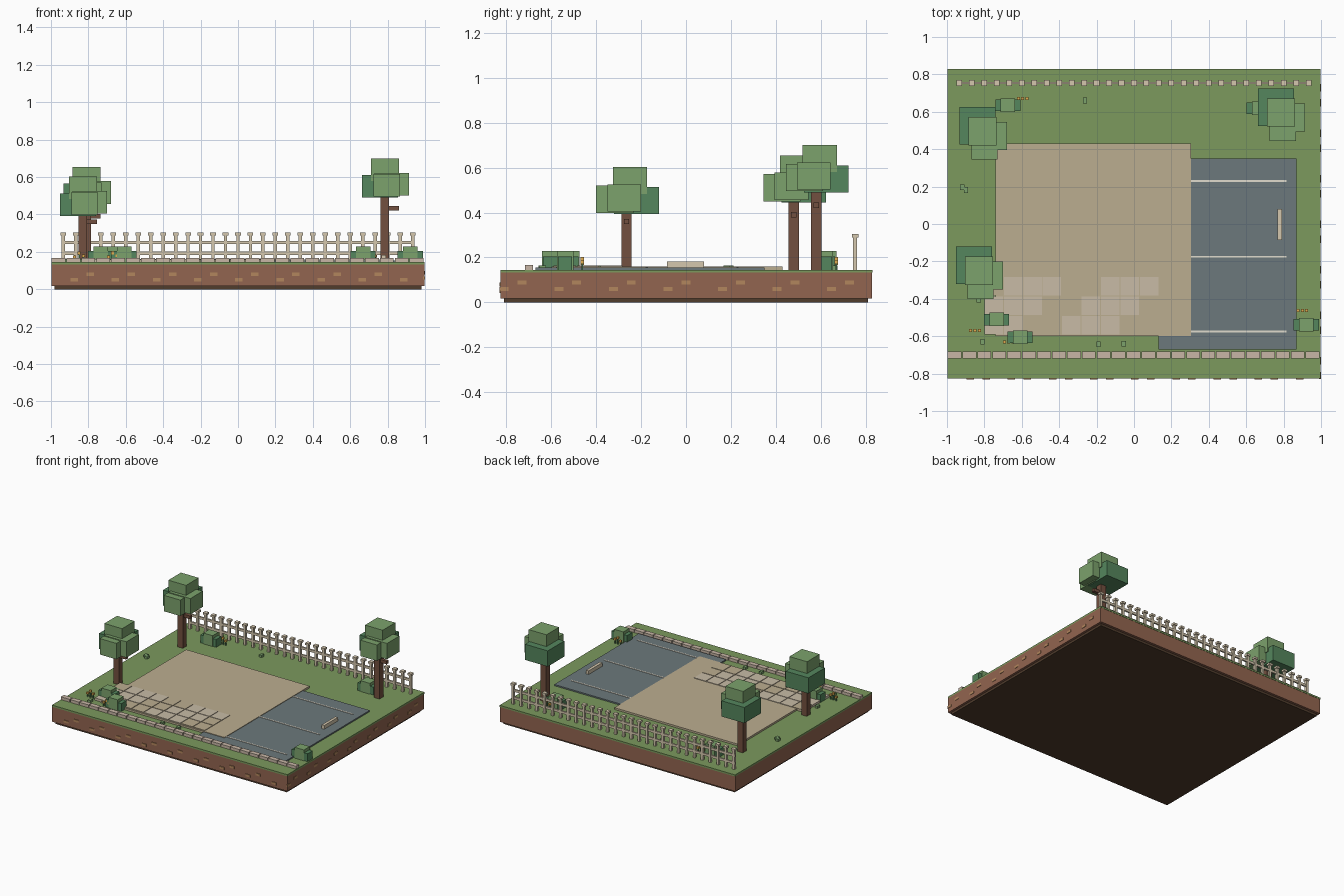
import bpy, bmesh

if "Cube" in bpy.data.objects:
    bpy.data.objects.remove(bpy.data.objects["Cube"])

def mat(name, r, g, b):
    m = bpy.data.materials.new(name)
    m.diffuse_color = (r, g, b, 1)
    m.use_nodes = True
    m.node_tree.nodes["Principled BSDF"].inputs["Base Color"].default_value = m.diffuse_color
    return m

GRASS = mat("grass", .20, .32, .11)
DIRT = mat("dirt", .29, .13, .08)
DARK = mat("dark_earth", .08, .045, .025)
CHIP = mat("chip", .45, .24, .11)
SAND = mat("sand", .50, .42, .28)
TILE = mat("tile", .58, .50, .38)
ASPH = mat("asphalt", .15, .19, .20)
WHITE = mat("paint", .75, .72, .62)
WOOD = mat("fence_wood", .66, .57, .42)
STONE = mat("kerb_stone", .58, .47, .38)
BARK = mat("bark", .17, .08, .05)
LEAF = mat("leaf", .20, .36, .15)
LEAF2 = mat("leaf_dark", .09, .24, .11)
YEL = mat("flower", .75, .42, .08)

def boxes(name, m, spans):
    """One object from (x0, x1, y0, y1, z0, z1) boxes."""
    bm = bmesh.new()
    for x0, x1, y0, y1, z0, z1 in spans:
        r = bmesh.ops.create_cube(bm, size=1)
        for v in r["verts"]:
            v.co = ((x0 + x1) / 2 + v.co.x * (x1 - x0),
                    (y0 + y1) / 2 + v.co.y * (y1 - y0),
                    (z0 + z1) / 2 + v.co.z * (z1 - z0))
    me = bpy.data.meshes.new(name)
    bm.to_mesh(me)
    bm.free()
    me.materials.append(m)
    ob = bpy.data.objects.new(name, me)
    bpy.context.collection.objects.link(ob)
    return ob

G = .145  # grass level

# Layered ground block
boxes("base_plate", DARK, [(-.98, .98, -.81, .81, 0, .02)])
boxes("dirt_block", DIRT, [(-.997, .997, -.826, .828, .018, .132)])
boxes("grass_slab", GRASS, [(-.997, .997, -.826, .83, .132, G)])

# Chips set into the front and right faces
chips = []
for i in range(9):
    for dx, z in ((0, .05), (.085, .08)):
        x = -.875 + .22 * i + dx
        if x < .97:
            chips.append((x - .02, x + .02, -.831, -.82, z - .009, z + .009))
for i in range(7):
    for dy, z in ((0, .06), (.08, .088)):
        y = -.81 + .243 * i + dy
        chips.append((.99, 1.0, y - .02, y + .02, z - .009, z + .009))
boxes("dirt_chips", CHIP, chips)

# Paved yard and parking area
boxes("parking_pad", ASPH, [(.13, .87, -.67, .35, .14, .155)])
boxes("sand_pad", SAND, [(-.74, .305, -.60, .43, .14, .159)])
boxes("parking_lines", WHITE,
      [(.305, .815, y - .005, y + .005, .15, .158) for y in (.23, -.175, -.575)])
boxes("wheel_stop", WOOD, [(.768, .79, -.085, .08, .15, .183)])

# Paving tiles in two tones
light, tan = [], []
for r in range(3):
    for c in range(9):
        x, y = -.80 + c * .104, -.59 + r * .104
        s = (x, x + .099, y, y + .099, .14, .163)
        (tan if (c * 2 + r * 3) % 5 in (1, 4) else light).append(s)
boxes("light_tiles", TILE, light)
boxes("tan_tiles", SAND, tan)

# Front kerb
boxes("kerb", STONE, [(-.997 + .0798 * i, -.997 + .0798 * i + .074, -.718, -.682, .14, .167)
                      for i in range(25)])

# Back fence
posts, caps = [], []
for i in range(29):
    x = -.934 + .0667 * i
    posts.append((x - .009, x + .009, .745, .763, .14, .29))
    caps.append((x - .015, x + .015, .739, .769, .288, .304))
boxes("fence_posts", WOOD, posts)
boxes("fence_caps", WOOD, caps)
boxes("fence_rails", WOOD, [(-.945, .94, .748, .760, z - .009, z + .009) for z in (.192, .25)])

def tree(n, x, y, zt, branch_z):
    boxes(f"trunk_{n}", BARK, [(x - .023, x + .023, y - .023, y + .023, .14, zt + .03),
                               (x, x + .075, y - .012, y + .012, branch_z - .012, branch_z + .012)])
    def at(s):
        return (x + s[0], x + s[1], y + s[2], y + s[3], zt + s[4], zt + s[5])
    boxes(f"crown_dark_{n}", LEAF2, [at((-.122, .07, -.055, .145, 0, .12))])
    boxes(f"crown_light_{n}", LEAF, [at((-.055, .13, -.085, .065, .012, .133)),
                                     at((-.06, .08, -.135, .03, .005, .127)),
                                     at((-.074, .076, -.06, .092, .09, .21))])

# Trees: back left, left, back right
tree("back_left", -.81, .48, .445, .39)
tree("left", -.83, -.265, .393, .36)
tree("back_right", .785, .58, .49, .432)

# Bushes
for i, (x, y) in enumerate([(-.673, .635), (.67, .62), (-.733, -.51), (-.608, -.605), (.922, -.538)]):
    boxes(f"bush_sides_{i}", LEAF2, [(x - .068, x + .066, y - .032, y + .03, .14, .205)])
    boxes(f"bush_core_{i}", LEAF, [(x - .04, x + .038, y - .036, y + .036, .14, .228)])

# Flower clumps
stems, heads = [], []
for x, y in [(-.595, .67), (.71, .67), (-.85, -.57), (-.67, -.632), (.9, -.462)]:
    for k, h in ((-1, .175), (0, .195), (1, .18)):
        fx = x + k * .023
        stems.append((fx - .004, fx + .004, y - .004, y + .004, .14, h))
        heads.append((fx - .008, fx + .008, y - .008, y + .008, h - .008, h + .006))
boxes("flower_stems", LEAF2, stems)
boxes("flower_heads", YEL, heads)

# Small grass tufts
boxes("tufts", LEAF, [(x - .011, x + .011, y - .015, y + .015, .14, .163) for x, y in
                      [(-.262, .66), (-.918, .197), (-.898, .182), (-.81, -.63), (-.19, -.643),
                       (-.055, -.64), (-.83, -.405), (-.755, -.385)]])
